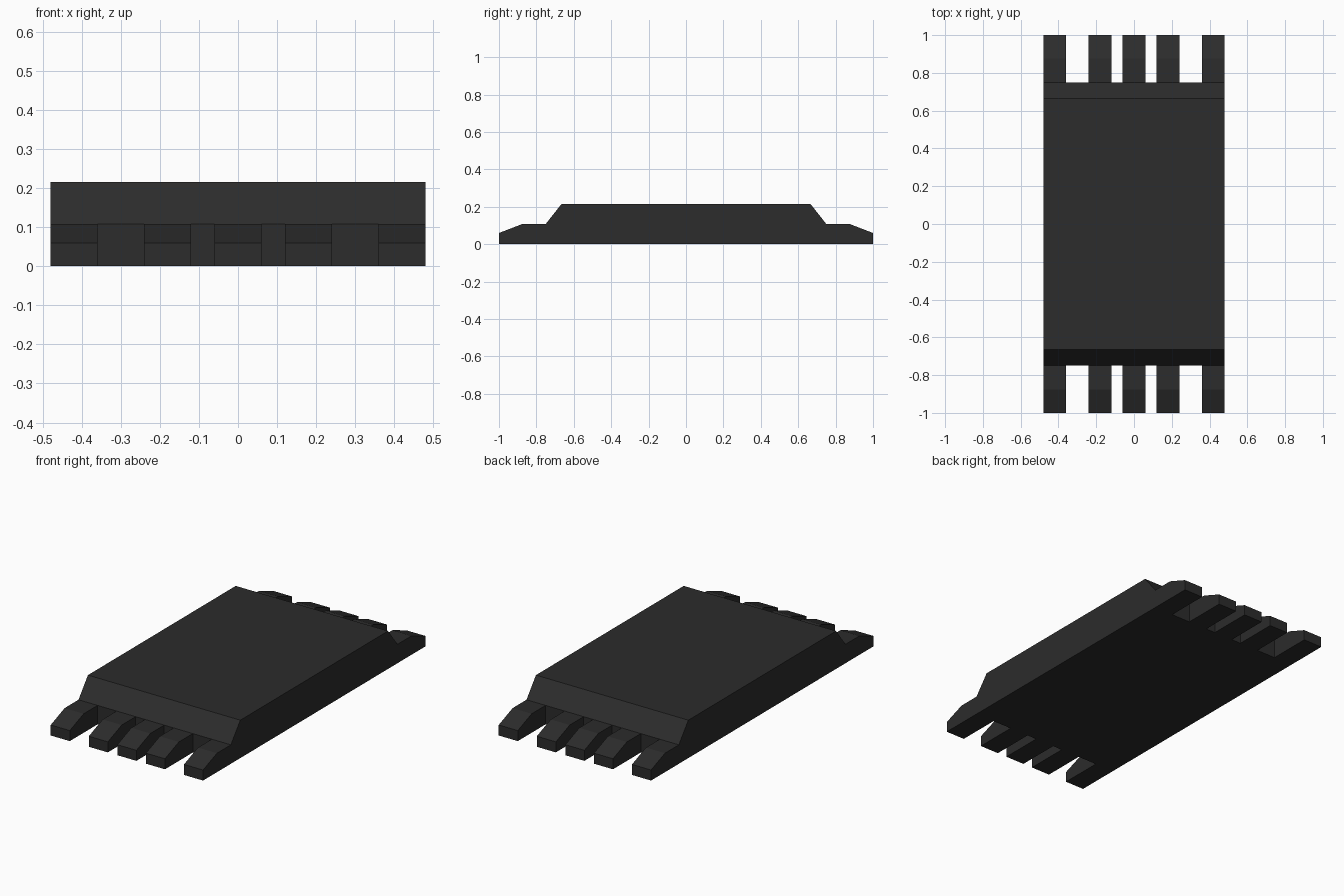
import bpy, bmesh

if "Cube" in bpy.data.objects:
    bpy.data.objects.remove(bpy.data.objects["Cube"])

HALF_WIDTH = 0.48


def extrude_profile(name, profile, x0, x1):
    """Extrude a closed (y, z) profile along x from x0 to x1."""
    bm = bmesh.new()
    face = bm.faces.new([bm.verts.new((x0, y, z)) for y, z in profile])
    new = bmesh.ops.extrude_face_region(bm, geom=[face])["geom"]
    for v in new:
        if isinstance(v, bmesh.types.BMVert):
            v.co.x = x1
    bmesh.ops.recalc_face_normals(bm, faces=bm.faces)
    mesh = bpy.data.meshes.new(name)
    bm.to_mesh(mesh)
    bm.free()
    obj = bpy.data.objects.new(name, mesh)
    bpy.context.collection.objects.link(obj)
    return obj


# Toothed plate: mirrored side profile with raised bevelled centre and low ends
half = [(1.0, 0.0), (1.0, 0.06), (0.875, 0.108), (0.75, 0.108), (0.665, 0.216)]
profile = half + [(-y, z) for y, z in reversed(half)]
plate = extrude_profile("toothed_plate", profile, -HALF_WIDTH, HALF_WIDTH)

material = bpy.data.materials.new("dark_grey")
material.diffuse_color = (0.025, 0.025, 0.025, 1)
material.use_nodes = True
material.node_tree.nodes["Principled BSDF"].inputs["Base Color"].default_value = material.diffuse_color
plate.data.materials.append(material)

# Gaps between the five teeth at each end
cutters = []
for end in (-1, 1):
    for side in (-1, 1):
        for a, b in ((0.06, 0.12), (0.24, 0.36)):
            box = [(0.75 * end, -0.1), (1.2 * end, -0.1),
                   (1.2 * end, 0.4), (0.75 * end, 0.4)]
            cutter = extrude_profile("gap_cutter", box, side * a, side * b)
            cutter.hide_render = True
            cutters.append(cutter)

bpy.context.view_layer.objects.active = plate
for cutter in cutters:
    mod = plate.modifiers.new("gap", 'BOOLEAN')
    mod.operation = 'DIFFERENCE'
    mod.solver = 'EXACT'
    mod.object = cutter
    bpy.ops.object.modifier_apply(modifier=mod.name)
    bpy.data.objects.remove(cutter)
